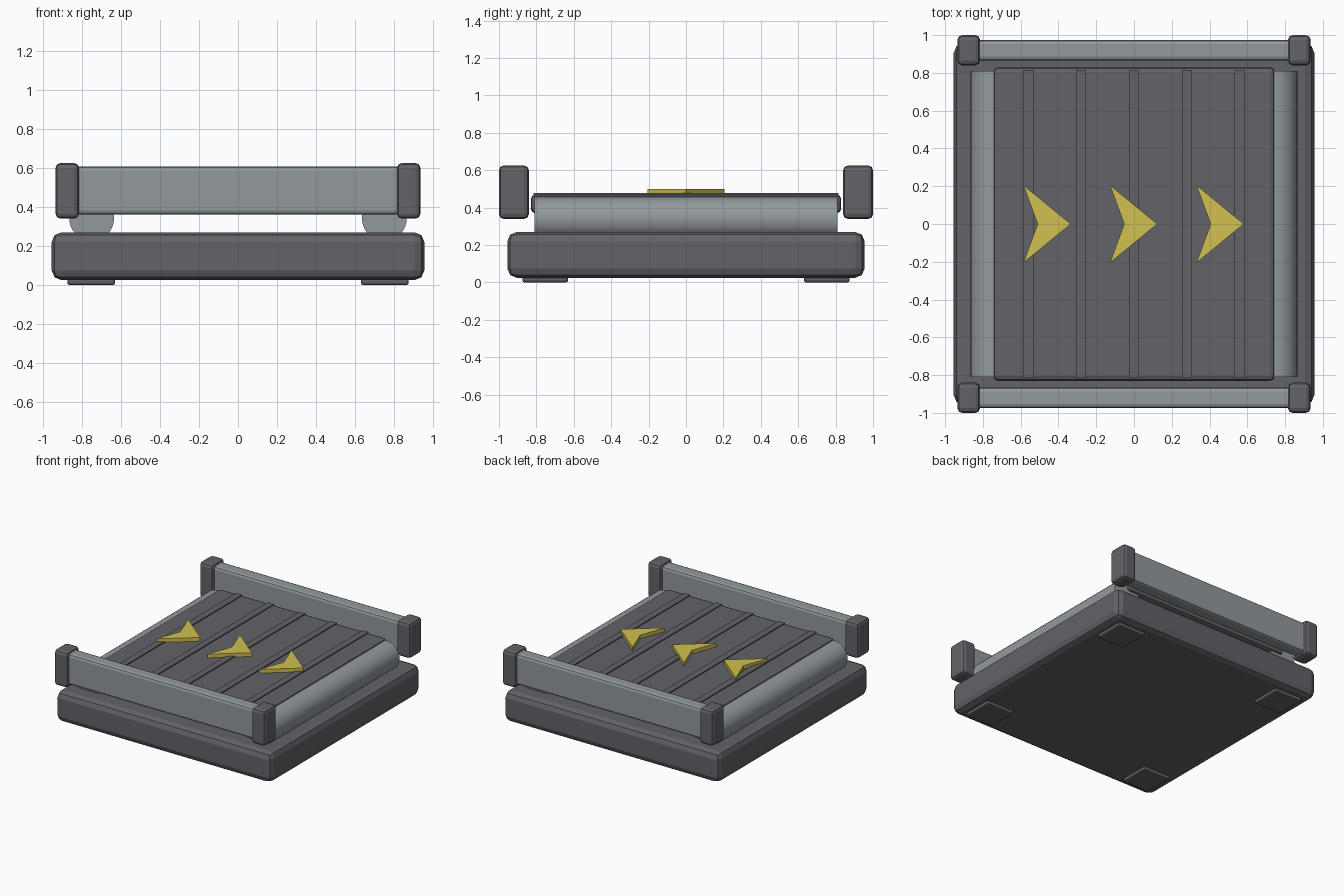
import bpy
import bmesh
from math import pi
from mathutils import Matrix

cube = bpy.data.objects.get("Cube")
if cube:
    bpy.data.objects.remove(cube, do_unlink=True)


def material(name, rgb):
    m = bpy.data.materials.new(name)
    m.use_nodes = True
    m.diffuse_color = (*rgb, 1)
    m.node_tree.nodes["Principled BSDF"].inputs["Base Color"].default_value = (*rgb, 1)
    return m


DARK = material("dark grey", (0.125, 0.122, 0.138))
STEEL = material("steel grey", (0.29, 0.32, 0.335))
YELLOW = material("arrow yellow", (0.63, 0.53, 0.08))


def finish(name, bm, mat, bevel=0, segments=2, smooth=True):
    bmesh.ops.recalc_face_normals(bm, faces=bm.faces)
    mesh = bpy.data.meshes.new(name)
    bm.to_mesh(mesh)
    bm.free()
    mesh.materials.append(mat)
    obj = bpy.data.objects.new(name, mesh)
    bpy.context.collection.objects.link(obj)
    if bevel:
        mod = obj.modifiers.new("rounded_edges", "BEVEL")
        mod.width = bevel
        mod.segments = segments
    if smooth:
        bpy.ops.object.select_all(action="DESELECT")
        obj.select_set(True)
        bpy.context.view_layer.objects.active = obj
        bpy.ops.object.shade_smooth_by_angle(angle=pi / 6)
    return obj


def box(name, mat, x, y, z, bevel=0, segments=2):
    """Box from (min, max) ranges on each axis."""
    bm = bmesh.new()
    centre = [(r[0] + r[1]) / 2 for r in (x, y, z)]
    size = [r[1] - r[0] for r in (x, y, z)]
    bmesh.ops.create_cube(bm, size=1, matrix=Matrix.Translation(centre) @ Matrix.Diagonal((*size, 1)))
    return finish(name, bm, mat, bevel, segments, smooth=False)


def span(sign, a, b):
    return tuple(sorted((sign * a, sign * b)))


# Base slab
box("base", DARK, (-0.955, 0.955), (-0.955, 0.955), (0.025, 0.27), 0.05)

# Feet and rail end caps at the four corners
for sx, side in ((1, "left"), (-1, "right")):
    for sy, end in ((-1, "front"), (1, "back")):
        box(f"foot_{end}_{side}", DARK, span(sx, 0.63, 0.875), span(sy, 0.63, 0.875), (0, 0.05), 0.012)
        box(f"rail_cap_{end}_{side}", DARK, span(sx, 0.815, 0.935), span(sy, 0.84, 1.0), (0.34, 0.625), 0.025)

# Side rails
for sy, end in ((-1, "front"), (1, "back")):
    box(f"rail_{end}", STEEL, (-0.87, 0.87), span(sy, 0.865, 0.975), (0.36, 0.608), 0.022)

# End rollers
for sx, side in ((1, "left"), (-1, "right")):
    bm = bmesh.new()
    bmesh.ops.create_cone(bm, cap_ends=True, segments=32, radius1=0.115, radius2=0.115, depth=1.62,
                          matrix=Matrix.Translation((sx * 0.75, 0, 0.342)) @ Matrix.Rotation(pi / 2, 4, "X"))
    finish(f"roller_{side}", bm, STEEL)

# Belt with cross ribs
box("belt", DARK, (-0.745, 0.745), (-0.83, 0.83), (0.37, 0.47), 0.025)
for i in range(-2, 3):
    box(f"belt_rib_{i + 3}", DARK, (i * 0.28 - 0.027, i * 0.28 + 0.027), (-0.815, 0.815), (0.46, 0.478))

# Direction arrows
for i in range(3):
    tip = -0.335 + i * 0.458
    bm = bmesh.new()
    outline = [(tip, 0), (tip - 0.25, 0.205), (tip - 0.175, 0), (tip - 0.25, -0.205)]
    face = bm.faces.new([bm.verts.new((x, y, 0.465)) for x, y in outline])
    top = bmesh.ops.extrude_face_region(bm, geom=[face])
    bmesh.ops.translate(bm, vec=(0, 0, 0.035),
                        verts=[v for v in top["geom"] if isinstance(v, bmesh.types.BMVert)])
    finish(f"arrow_{i + 1}", bm, YELLOW, smooth=False)
